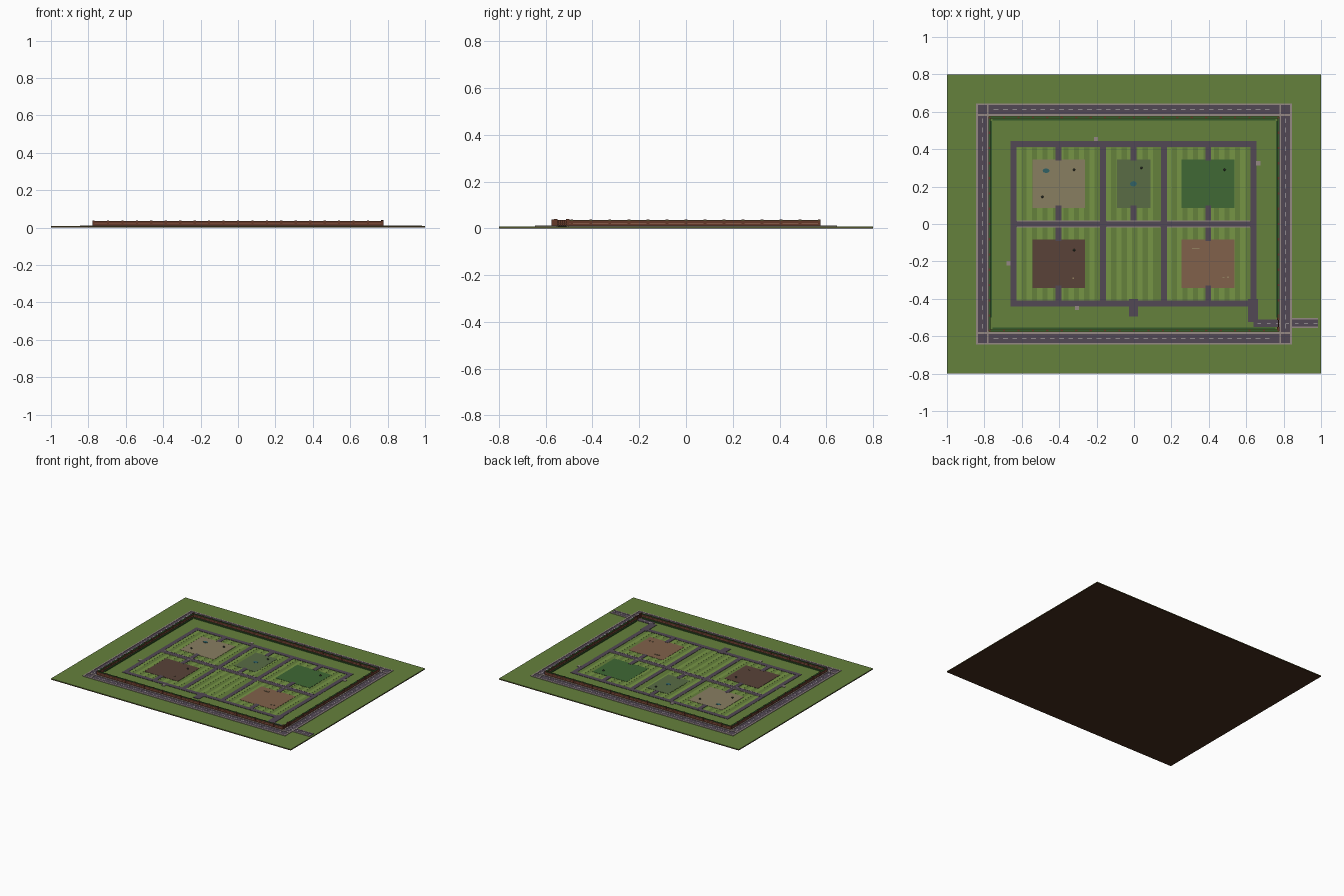
import bpy, bmesh, random
from mathutils import Matrix, Vector

if "Cube" in bpy.data.objects:
    bpy.data.objects.remove(bpy.data.objects["Cube"])
random.seed(4)
G = 0.008  # ground surface height


def mat(name, rgb):
    m = bpy.data.materials.new(name)
    m.diffuse_color = (*rgb, 1)
    m.use_nodes = True
    m.node_tree.nodes["Principled BSDF"].inputs["Base Color"].default_value = m.diffuse_color
    return m


M = {k: mat(k, c) for k, c in dict(
    grass=(.13, .22, .045), light=(.18, .30, .06), soil=(.06, .026, .012), asphalt=(.085, .065, .09),
    kerb=(.30, .25, .23), paint=(.6, .58, .55), brick=(.13, .04, .022), pale=(.24, .10, .065),
    hedge=(.035, .10, .025), sand=(.25, .21, .12), moss=(.10, .15, .06), forest=(.05, .14, .035),
    mud=(.10, .055, .04), clay=(.22, .12, .07), water=(.03, .12, .13), rock=(.05, .06, .04),
    wood=(.30, .22, .12)).items()}


def boxes(name, items, material):
    """One object from many boxes given as (x0, x1, y0, y1, z0, z1)."""
    bm = bmesh.new()
    for x0, x1, y0, y1, z0, z1 in items:
        t = Matrix.Translation(((x0 + x1) / 2, (y0 + y1) / 2, (z0 + z1) / 2))
        s = Matrix.Diagonal((x1 - x0, y1 - y0, z1 - z0, 1))
        bmesh.ops.create_cube(bm, size=1, matrix=t @ s)
    me = bpy.data.meshes.new(name)
    bm.to_mesh(me)
    bm.free()
    ob = bpy.data.objects.new(name, me)
    bpy.context.collection.objects.link(ob)
    me.materials.append(M[material])
    return ob


def frange(a, b, step):
    return [a + i * step for i in range(int((b - a) / step + 1e-6) + 1)]


# Base slab with a turf layer
boxes("soil_base", [(-1, 1, -.8, .8, 0, .005)], "soil")
boxes("turf", [(-1, 1, -.8, .8, .005, G)], "grass")

# Outer ring road plus the exit road, with kerbs and dashed centre lines
RX, RY, W = .811, .611, .025
road, kerb, dash = [], [], []
for s in (-1, 1):
    road += [(-RX - W, RX + W, s * RY - W, s * RY + W, G - .002, G + .002),
             (s * RX - W, s * RX + W, -RY - W, RY + W, G - .002, G + .0021)]
    for e in (-1, 1):
        y, x = s * RY + e * (W + .004), s * RX + e * (W + .004)
        kerb += [(-.844, .844, y - .005, y + .005, G - .002, G + .004),
                 (x - .005, x + .005, -.644, .644, G - .002, G + .004)]
    for x in frange(-.75, .74, .05):
        dash.append((x, x + .025, s * RY - .002, s * RY + .002, G, G + .003))
    for y in frange(-.56, .54, .05):
        dash.append((s * RX - .002, s * RX + .002, y, y + .025, G, G + .003))
road.append((.64, .985, -.55, -.51, G - .002, G + .0022))
for y in (-.553, -.507):
    kerb.append((.845, .985, y - .004, y + .004, G - .002, G + .004))
for x in frange(.66, .96, .05):
    dash.append((x, x + .02, -.532, -.528, G, G + .003))
boxes("ring_road", road, "asphalt")
boxes("road_kerbs", kerb, "kerb")
boxes("road_dashes", dash, "paint")

# Perimeter wall: bricks, pale courses, hedge-green coping, piers; gap for the gate at right
WX, WY, T, TOP = .772, .57, .004, .034
runs = [(-WX, WX, WY - T, WY + T), (-WX, WX, -WY - T, -WY + T),
        (-WX - T, -WX + T, -WY, WY), (WX - T, WX + T, -.505, WY)]
boxes("wall", [(*r, G - .001, TOP) for r in runs], "brick")
boxes("wall_courses", [(r[0] - .001, r[1] + .001, r[2] - .001, r[3] + .001, z, z + .003)
                       for r in runs for z in (G, .020)], "pale")
boxes("wall_coping", [(r[0] - .002, r[1] + .002, r[2] - .002, r[3] + .002, TOP, TOP + .002)
                      for r in runs], "hedge")
piers = [(x, s * WY) for s in (-1, 1) for x in frange(-WX, WX + .001, WX / 10)]
piers += [(s * WX, y) for s in (-1, 1) for y in frange(-WY + .0814, WY - .08, .0814)]
boxes("wall_piers", [(x - .006, x + .006, y - .006, y + .006, G - .001, .038) for x, y in piers], "brick")
boxes("gate_leaf", [(WX - .002, WX + .002, -.55, -.51, z, z + .003) for z in (.012, .021, .033)]
      + [(WX - .001, WX + .001, y, y + .002, .01, .036) for y in frange(-.548, -.51, .009)], "brick")
boxes("gate_posts", [(WX - .007, WX + .007, y - .007, y + .007, G, .04) for y in (-.557, -.506)], "brick")
hedge = [(-.757, .757, s * .558 - .004, s * .558 + .004, G - .001, G + .008) for s in (-1, 1)]
hedge += [(s * .762 - .004, s * .762 + .004, max(-.5, -.55), .55, G - .001, G + .008) for s in (-1, 1)]
boxes("inner_hedge", hedge, "hedge")

# Mown lawn stripes in the six cells
cells_x = [(-.64, -.17), (-.16, .155), (.165, .64)]
stripes = []
for x0, x1 in cells_x:
    for i, x in enumerate(frange(x0 + .01, x1 - .03, .056)):
        for y0, y1 in ((-.41, -.01), (.01, .41)):
            stripes.append((x, min(x + .028, x1), y0, y1, G - .001, G + .0006))
boxes("lawn_stripes", stripes, "light")

# Inner path grid with short spurs to the plots
P = .016
path = [(x - P, x + P, -.44, .443, G - .001, G + .002) for x in (-.643, -.165, .16, .638)]
path += [(-.659, .654, y - P, y + P, G - .001, G + .0022) for y in (-.424, 0, .428)]
for x in (-.403, -.003, .397):
    path += [(x - P, x + P, .34, .43, G - .001, G + .0024), (x - P, x + P, 0, .10, G - .001, G + .0024)]
for x in (-.403, .397):
    path += [(x - P, x + P, -.09, 0, G - .001, G + .0024), (x - P, x + P, -.43, -.33, G - .001, G + .0024)]
path += [(-.027, .022, -.495, -.40, G - .001, G + .0026), (.61, .662, -.525, -.40, G - .001, G + .0026)]
boxes("paths", path, "asphalt")
edges = []
for x0, x1 in ((-.625, -.182), (-.148, .143), (.177, .62)):
    edges += [(x0, x1, s * .017 - .0025, s * .017 + .0025, G - .001, G + .003) for s in (-1, 1)]
boxes("path_edging", edges, "kerb")

# Five garden plots
plots = dict(sand=(-.543, -.262, .085), moss=(-.092, .087, .085), forest=(.253, .538, .085),
             mud=(-.543, -.262, -.342), clay=(.253, .538, -.342))
for k, (x0, x1, y0) in plots.items():
    boxes(k + "_plot", [(x0, x1, y0, y0 + .26, G - .001, G + .0018)], k)


# Ponds and small rocks
def pond(name, x, y, r, sx):
    bpy.ops.mesh.primitive_cylinder_add(vertices=16, radius=r, depth=.003, location=(x, y, G + .002))
    ob = bpy.context.object
    ob.name = name
    ob.scale.x = sx
    ob.data.materials.append(M["water"])


pond("sand_pond", -.47, .285, .012, 1.5)
pond("moss_pond", -.003, .215, .014, 1.3)
for i, (x, y) in enumerate([(-.32, .29), (-.49, .145), (.485, .29), (-.32, -.14), (.04, .30)]):
    bpy.ops.mesh.primitive_ico_sphere_add(subdivisions=1, radius=.007, location=(x, y, G + .004))
    ob = bpy.context.object
    ob.name = f"rock_{i}"
    ob.rotation_euler.z = random.random() * 3
    ob.data.materials.append(M["rock"])
boxes("logs", [(.31, .35, -.133, -.127, G, G + .006), (.473, .483, -.29, -.283, G, G + .006),
               (.497, .507, -.288, -.281, G, G + .006), (-.33, -.32, -.294, -.287, G, G + .006)], "wood")

# Seats outside the paths
seats = []
for x, y in ((-.203, .454), (.664, .325), (-.67, -.21), (-.304, -.449)):
    seats.append((x - .011, x + .011, y - .011, y + .011, G - .001, G + .003))
boxes("seat_pads", seats, "kerb")
